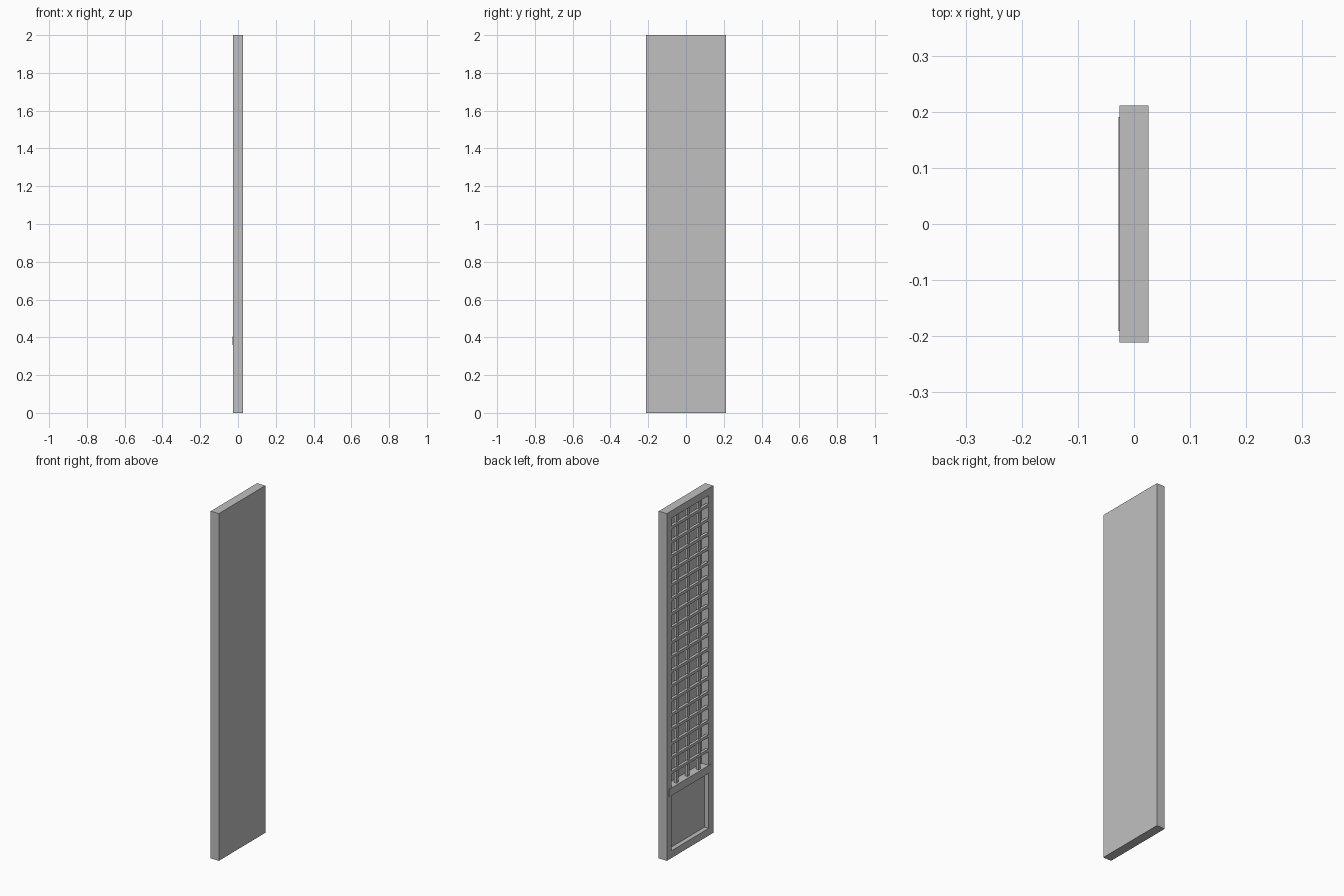
import bpy

cube = bpy.data.objects.get("Cube")
if cube:
    bpy.data.objects.remove(cube, do_unlink=True)

# Single plain grey finish
grey = bpy.data.materials.new("plain_grey")
grey.use_nodes = True
colour = (0.53, 0.53, 0.53, 1)
grey.diffuse_color = colour
grey.node_tree.nodes["Principled BSDF"].inputs["Base Color"].default_value = colour


def box(name, x, y, z):
    """Flat-sided box from (min, max) ranges on each axis."""
    ranges = (x, y, z)
    bpy.ops.mesh.primitive_cube_add(size=1, location=[(a + b) / 2 for a, b in ranges])
    obj = bpy.context.object
    obj.name = name
    obj.scale = [b - a for a, b in ranges]
    bpy.ops.object.transform_apply(location=False, rotation=False, scale=True)
    obj.data.materials.append(grey)
    return obj


HALF_T, HALF_W, HEIGHT = 0.026, 0.211, 2.0
FRAME = 0.042
INNER = HALF_W - FRAME
RAIL_LOW, RAIL_TOP = 0.36, 0.405
BACK = HALF_T - 0.006          # inner face of the thin backing
depth = (-HALF_T, HALF_T)

# Outer frame
for side, name in ((1, "back_stile"), (-1, "front_stile")):
    box(name, depth, sorted((side * INNER, side * HALF_W)), (0, HEIGHT))
box("bottom_rail", depth, (-INNER, INNER), (0, FRAME))
box("top_rail", depth, (-INNER, INNER), (HEIGHT - FRAME, HEIGHT))

# Middle rail, slightly proud and lapping over the stiles
box("middle_rail", depth, (-INNER, INNER), (RAIL_LOW, RAIL_TOP))
box("middle_rail_face", (-HALF_T - 0.002, -HALF_T + 0.004),
    (-INNER - 0.022, INNER + 0.022), (RAIL_LOW, RAIL_TOP))

# Solid fillings: deep recess above, shallow recess below
box("upper_backing", (BACK, HALF_T), (-INNER, INNER), (RAIL_TOP, HEIGHT - FRAME))
box("lower_panel", (0, HALF_T), (-INNER, INNER), (FRAME, RAIL_LOW))

# Lattice: upright bars behind, cross bars in front
BAR = 0.008
for i in range(3):
    y = (i - 1) * 0.1
    box(f"upright_bar_{i + 1}", (-0.016, 0), (y - BAR, y + BAR),
        (RAIL_TOP, HEIGHT - FRAME))
for i in range(18):
    z = 0.49 + i * 0.083
    box(f"cross_bar_{i + 1}", (-0.024, -0.008), (-INNER, INNER), (z - BAR, z + BAR))
